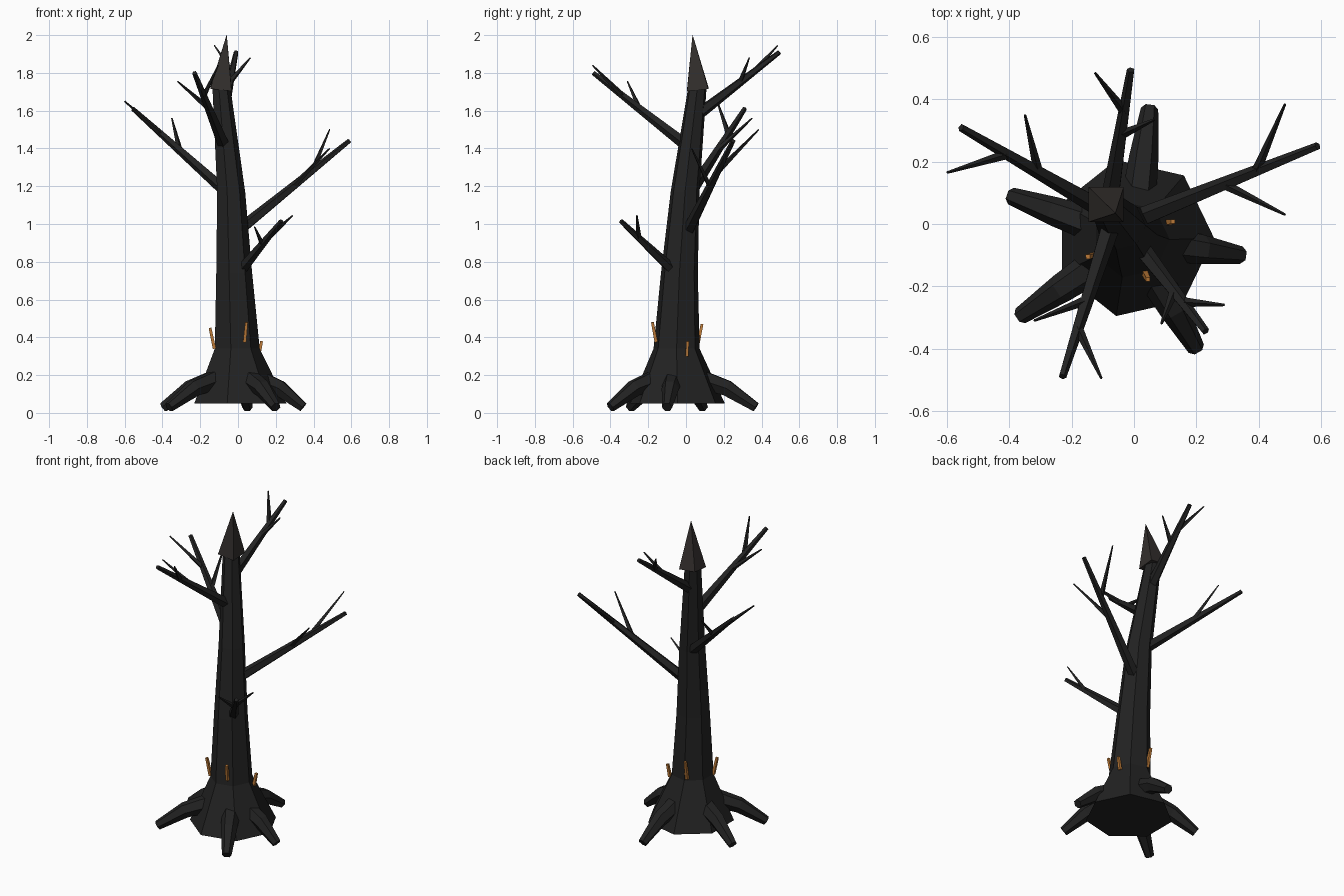
import bpy, bmesh, math
from mathutils import Vector

cube = bpy.data.objects.get("Cube")
if cube:
    bpy.data.objects.remove(cube)


def material(name, colour):
    m = bpy.data.materials.new(name)
    m.use_nodes = True
    m.diffuse_color = (*colour, 1)
    m.node_tree.nodes["Principled BSDF"].inputs["Base Color"].default_value = (*colour, 1)
    return m


bark = material("charred bark", (0.016, 0.016, 0.016))
heartwood = material("splintered wood", (0.033, 0.028, 0.026))
ember = material("ember orange", (0.52, 0.2, 0.04))


def tube(name, path, radii, sides, mat, flat_rings=False, turn=0.0):
    """Loft a faceted, capped tube along a path."""
    pts = [Vector(p) for p in path]
    bm = bmesh.new()
    rings = []
    for i, (p, r) in enumerate(zip(pts, radii)):
        axis = (pts[min(i + 1, len(pts) - 1)] - pts[max(i - 1, 0)]).normalized()
        if flat_rings:
            u, v = Vector((1, 0, 0)), Vector((0, 1, 0))
        else:
            ref = Vector((0, 0, 1)) if abs(axis.z) < 0.95 else Vector((0, 1, 0))
            u = ref.cross(axis).normalized()
            v = axis.cross(u)
        ring = []
        for k in range(sides):
            a = turn + math.tau * k / sides
            ring.append(bm.verts.new(p + r * (math.cos(a) * u + math.sin(a) * v)))
        rings.append(ring)
    for low, high in zip(rings, rings[1:]):
        for k in range(sides):
            n = (k + 1) % sides
            bm.faces.new((low[k], low[n], high[n], high[k]))
    bm.faces.new(rings[0][::-1])
    bm.faces.new(rings[-1])
    bmesh.ops.recalc_face_normals(bm, faces=bm.faces)
    mesh = bpy.data.meshes.new(name)
    bm.to_mesh(mesh)
    bm.free()
    mesh.materials.append(mat)
    obj = bpy.data.objects.new(name, mesh)
    bpy.context.collection.objects.link(obj)
    return obj


# Leaning trunk with a flared foot
tube("trunk",
     [(0, -0.045, 0.05), (-0.01, -0.05, 0.34), (-0.025, -0.035, 0.74),
      (-0.04, -0.005, 1.17), (-0.09, 0.06, 1.72)],
     [0.257, 0.125, 0.1, 0.078, 0.05], 7, bark, flat_rings=True)

# Splintered spike on the broken top
tube("broken_top", [(-0.09, 0.062, 1.715), (-0.06, 0.035, 2.0)],
     [0.08, 0.001], 4, heartwood, turn=math.pi / 4)

# Branches: start, tip, then two twigs as (position along branch, twig tip)
branches = {
    "left": ((0.01, 0.015, 0.97), (0.59, 0.25, 1.44),
             (0.66, (0.485, 0.385, 1.5)), (0.48, (0.485, 0.03, 1.4))),
    "right": ((-0.06, 0.025, 1.17), (-0.555, 0.31, 1.61),
              (0.5, (-0.35, 0.35, 1.56)), (0.7, (-0.6, 0.165, 1.65))),
    "front": ((-0.075, 0.0, 1.42), (-0.23, -0.49, 1.8),
              (0.68, (-0.105, -0.495, 1.84)), (0.5, (-0.32, -0.31, 1.755))),
    "back": ((-0.08, 0.05, 1.57), (-0.01, 0.495, 1.91),
             (0.7, (-0.125, 0.485, 1.945)), (0.53, (0.065, 0.335, 1.88))),
    "lower": ((0.02, -0.075, 0.76), (0.23, -0.345, 1.015),
              (0.65, (0.29, -0.26, 1.045)), (0.52, (0.088, -0.32, 0.985))),
}
for side, (start, tip, *twigs) in branches.items():
    thick = 0.033 if side != "lower" else 0.03
    tube(side + "_branch", [start, tip], [thick, 0.013], 5, bark)
    for i, (t, end) in enumerate(twigs):
        base = Vector(start).lerp(Vector(tip), t)
        tube(f"{side}_twig_{i + 1}", [base, end], [0.016, 0.004], 4, bark)

# Drooping roots around the foot
centre = Vector((0, -0.05, 0))
for i, (x, y) in enumerate([(0.05, 0.37), (-0.395, 0.09), (-0.365, -0.295),
                            (0.2, -0.4), (0.345, -0.1)]):
    foot = Vector((x, y, 0))
    path = [centre.lerp(foot, 0.22) + Vector((0, 0, 0.19)),
            centre.lerp(foot, 0.64) + Vector((0, 0, 0.13)),
            foot + Vector((0, 0, 0.03))]
    tube(f"root_{i + 1}", path, [0.058, 0.047, 0.028], 6, bark)

# Glowing slivers peeling off the lower trunk
slivers = {"front": ((0.035, -0.158, 0.375), (0.045, -0.178, 0.48)),
           "left": ((0.11, 0.005, 0.3), (0.125, 0.008, 0.38)),
           "right": ((-0.125, -0.1, 0.34), (-0.148, -0.105, 0.45)),
           "back": ((-0.05, 0.06, 0.35), (-0.055, 0.085, 0.47))}
for side, (low, high) in slivers.items():
    tube(side + "_sliver", [low, high], [0.012, 0.01], 4, ember, turn=math.pi / 4)
